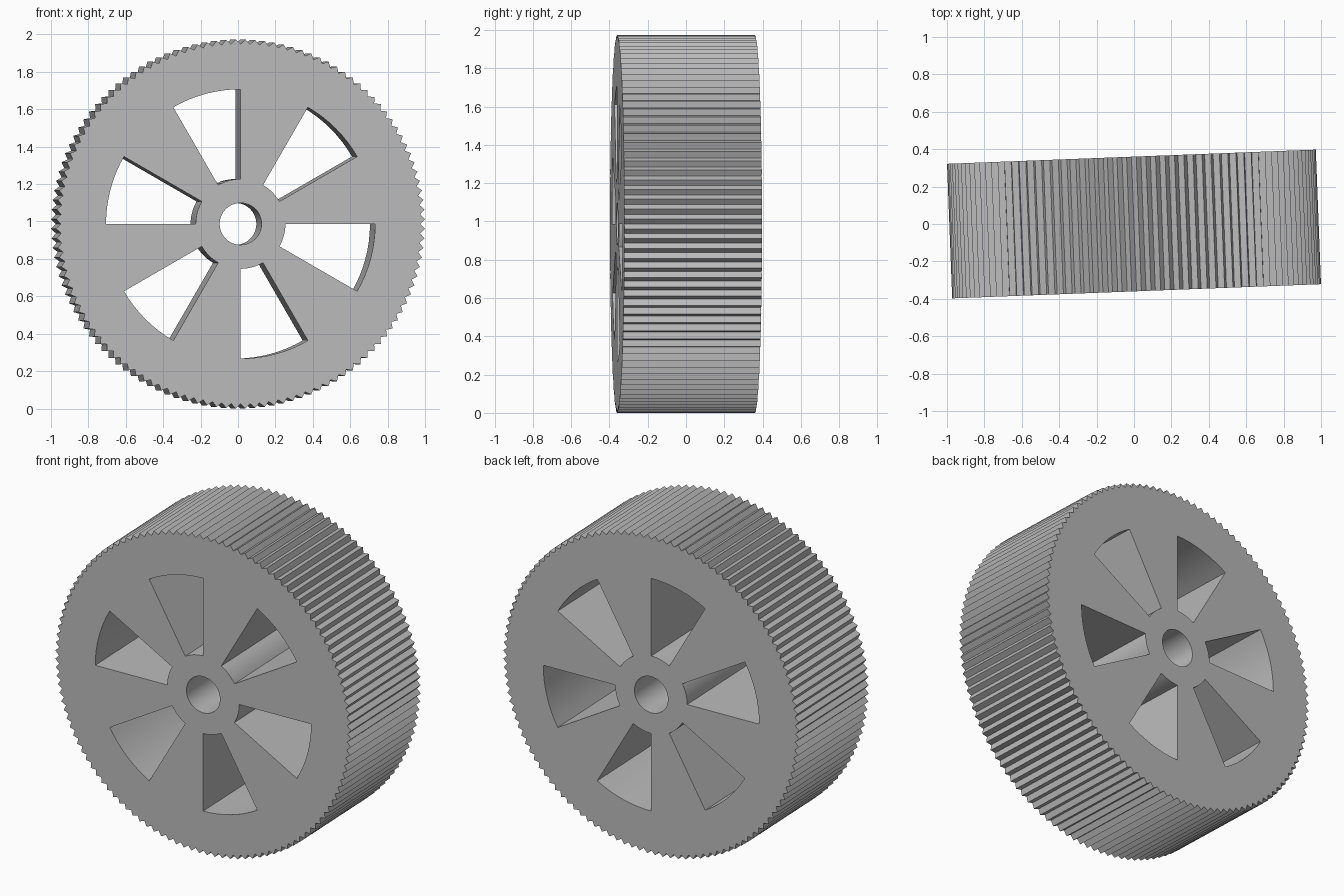
import bpy
import math

if "Cube" in bpy.data.objects:
    bpy.data.objects.remove(bpy.data.objects["Cube"], do_unlink=True)

TIP, ROOT, HALF_WIDTH = 0.987, 0.962, 0.36
TEETH, SPOKES = 120, 6


def polar(radius, degrees):
    a = math.radians(degrees)
    return radius * math.cos(a), radius * math.sin(a)


def arc(radius, start, end, steps):
    return [polar(radius, start + (end - start) * i / steps) for i in range(steps + 1)]


def add_loop(curve, points):
    spline = curve.splines.new('POLY')
    spline.points.add(len(points) - 1)
    for p, (x, y) in zip(spline.points, points):
        p.co = (x, y, 0, 1)
    spline.use_cyclic_u = True


# Wheel section: toothed rim, axle bore and window openings
profile = bpy.data.curves.new("toothed_wheel", 'CURVE')
profile.dimensions = '2D'
profile.fill_mode = 'BOTH'
profile.extrude = HALF_WIDTH

step = 360 / TEETH
rim = []
for i in range(TEETH):
    rim += [polar(ROOT, i * step), polar(TIP, (i + 0.5) * step)]
add_loop(profile, rim)
add_loop(profile, arc(0.112, 0, 360, 48)[:-1])
for i in range(SPOKES):
    a = i * 360 / SPOKES + 30
    add_loop(profile, arc(0.72, a, a + 30, 8) + arc(0.24, a + 30, a, 6))

# Turn the extruded section into a mesh
wheel = bpy.data.objects.new("toothed_wheel", profile)
bpy.context.collection.objects.link(wheel)
bpy.ops.object.select_all(action='DESELECT')
wheel.select_set(True)
bpy.context.view_layer.objects.active = wheel
bpy.ops.object.convert(target='MESH')
wheel = bpy.context.object
wheel.name = "toothed_wheel"

# Stand upright, turned slightly about the vertical axis
wheel.rotation_euler = (math.radians(90), 0, math.radians(2.2))
wheel.location.z = TIP

# Plain grey
grey = bpy.data.materials.new("grey")
grey.use_nodes = True
colour = (0.5, 0.5, 0.5, 1)
grey.diffuse_color = colour
grey.node_tree.nodes["Principled BSDF"].inputs["Base Color"].default_value = colour
wheel.data.materials.clear()
wheel.data.materials.append(grey)
bpy.ops.object.shade_smooth_by_angle(angle=math.radians(20))
